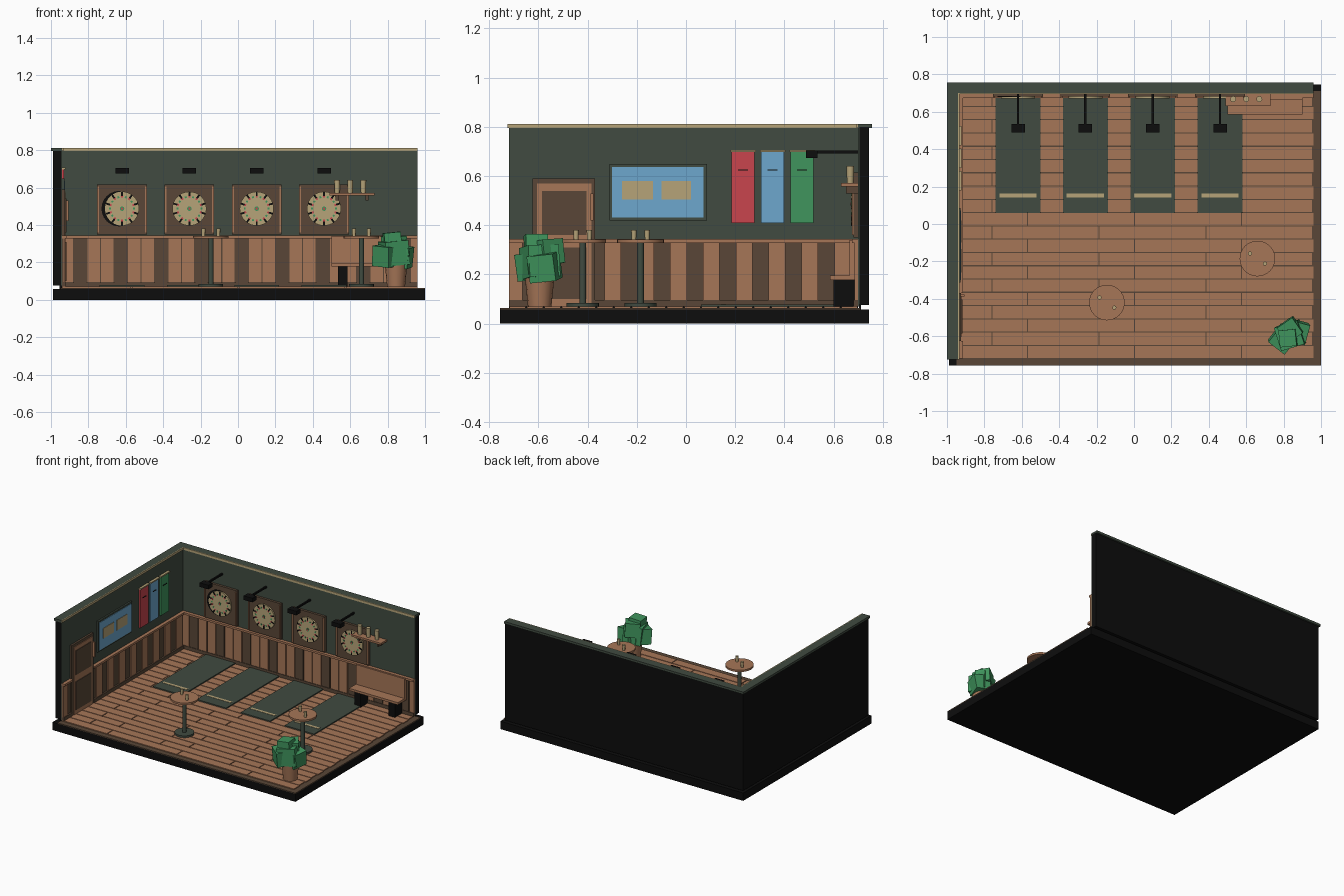
import bpy, bmesh, math
from mathutils import Matrix, Vector

if "Cube" in bpy.data.objects:
    bpy.data.objects.remove(bpy.data.objects["Cube"])


def material(name, *rgb):
    m = bpy.data.materials.new(name)
    m.use_nodes = True
    m.diffuse_color = (*rgb, 1)
    m.node_tree.nodes["Principled BSDF"].inputs["Base Color"].default_value = (*rgb, 1)
    return m


WOOD = material("warm wood", .38, .18, .095)
BROWN = material("dark brown", .1, .062, .038)
SLATE = material("slate green", .052, .07, .052)
TAN = material("tan", .47, .37, .19)
BLACK = material("black", .004, .004, .004)
BLUE = material("sky blue", .155, .39, .61)
RED = material("red", .58, .06, .075)
GREEN = material("leaf green", .05, .3, .11)


def finish(name, mat, bm):
    mesh = bpy.data.meshes.new(name)
    bm.to_mesh(mesh)
    bm.free()
    mesh.materials.append(mat)
    obj = bpy.data.objects.new(name, mesh)
    bpy.context.collection.objects.link(obj)
    return obj


def boxes(name, mat, *ranges):
    """One object made of boxes, each given by its x, y and z ranges."""
    bm = bmesh.new()
    for rng in ranges:
        centre = Vector([(a + b) / 2 for a, b in rng])
        size = Vector([b - a for a, b in rng])
        bmesh.ops.create_cube(bm, size=1, matrix=Matrix.Translation(centre) @ Matrix.Diagonal((*size, 1)))
    return finish(name, mat, bm)


def around(centre, half):
    return (centre - half, centre + half)


def cylinder(name, mat, x, y, z, radius, height, top=None, facing=False, sides=24):
    """Upright cylinder standing at z, or a disc facing -y that starts at y."""
    bm = bmesh.new()
    spin = Matrix.Rotation(math.pi / 2, 4, 'X') if facing else Matrix()
    place = Matrix.Translation((x, y, z)) @ spin @ Matrix.Translation((0, 0, height / 2))
    bmesh.ops.create_cone(bm, cap_ends=True, segments=sides, radius1=radius,
                          radius2=radius if top is None else top, depth=height, matrix=place)
    for f in bm.faces:
        f.smooth = len(f.verts) == 4
    return finish(name, mat, bm)


# Room limits: inner wall planes, floor edges and floor height
LEFT, RIGHT, FRONT, BACK, FLOOR = -.94, .96, -.72, .7, .07
OUT_X, OUT_Y, TOP = -.99, .745, .8

# Base slab and brown edging
boxes("base_slab", BLACK, [(OUT_X, 1), (-.757, OUT_Y), (0, .058)])
boxes("floor_edging", BROWN, [(-.95, 1), (-.757, BACK + .01), (.058, .064)])

# Staggered floor planks
planks = []
pitch, length, gap = .071, .572, .003
for row in range(20):
    y = FRONT + row * pitch
    start = -.76 if row % 2 else -.57
    seams = [start + k * length for k in range(-1, 4)]
    for a, b in zip(seams, seams[1:]):
        a, b = max(a + gap, LEFT), min(b - gap, RIGHT)
        if b > a:
            planks.append([(a, b), (y + gap, y + pitch - gap), (.06, FLOOR)])
boxes("floor_planks", WOOD, *planks)

# Walls with black outsides, slate linings, caps and tan trim
boxes("left_wall", BLACK, [(OUT_X, LEFT - .006), (FRONT, OUT_Y), (.075, TOP)])
boxes("back_wall", BLACK, [(OUT_X, RIGHT), (BACK + .006, OUT_Y), (.075, TOP)])
boxes("wall_footing", BLACK, [(-.955, LEFT - .004), (FRONT, BACK), (.05, .08)],
      [(-.955, RIGHT), (BACK + .004, BACK + .012), (.05, .08)])
boxes("left_lining", SLATE, [(LEFT - .006, LEFT), (FRONT, BACK), (FLOOR, TOP)])
boxes("back_lining", SLATE, [(LEFT, RIGHT), (BACK, BACK + .006), (FLOOR, TOP)])
boxes("left_cap", SLATE, [(-1, LEFT), (FRONT - .005, .757), (.795, .812)])
boxes("back_cap", SLATE, [(LEFT, RIGHT), (BACK, .757), (.795, .812)])
boxes("cap_trim", TAN, [(LEFT, LEFT + .006), (FRONT - .005, BACK), (.795, .812)],
      [(LEFT, RIGHT), (BACK - .006, BACK), (.795, .812)])

# Wainscot: skirting, boards and top rail, leaving room for the door
DOOR = (-.625, -.37)
sides = [(FRONT, DOOR[0]), (DOOR[1], BACK)]
LOW, HIGH = .095, .328
boxes("left_skirting", BROWN, *[[(LEFT, LEFT + .018), s, (FLOOR, LOW)] for s in sides])
boxes("left_panel_backing", BROWN, *[[(LEFT, LEFT + .006), s, (LOW, HIGH)] for s in sides])
boxes("left_rail", WOOD, *[[(LEFT, LEFT + .025), s, (HIGH, .343)] for s in sides])
boards = []
for k in range(-6, 5):
    a = .069 + k * .1335
    if a > DOOR[1] or a + .068 < DOOR[0]:
        boards.append([(LEFT, LEFT + .014), (max(a, FRONT), a + .068), (LOW, HIGH)])
boxes("left_boards", WOOD, *boards)
boxes("back_skirting", BROWN, [(LEFT, RIGHT), (BACK - .018, BACK), (FLOOR, LOW)])
boxes("back_rail", WOOD, [(LEFT, RIGHT), (BACK - .025, BACK), (HIGH, .343)])
light, dark = [], []
for k in range(-4, 23):
    a = -.663 + k * .072
    strip = [(max(a + .003, LEFT), min(a + .069, RIGHT)), (BACK - .014, BACK), (LOW, HIGH)]
    (light if k % 3 else dark).append(strip)
boxes("back_light_boards", WOOD, *light)
boxes("back_dark_boards", BROWN, *dark)
boxes("back_panel_backing", BROWN, [(LEFT, RIGHT), (BACK - .006, BACK), (LOW, HIGH)])


def wall_plate(name, mat, depth, *areas):
    """Plates on the left wall, given by their y and z ranges."""
    return boxes(name, mat, *[[(LEFT, LEFT + depth), y, z] for y, z in areas])


# Door
wall_plate("door_frame", BROWN, .014, (DOOR, (FLOOR, .59)))
wall_plate("door", WOOD, .019, ((-.605, -.385), (FLOOR, .57)))
wall_plate("door_panels", BROWN, .023, ((-.585, -.405), (.36, .54)), ((-.585, -.405), (.1, .31)))
wall_plate("door_handle", WOOD, .035, ((-.388, -.376), (.42, .53)))

# Framed picture
wall_plate("picture_frame", SLATE, .012, ((-.312, .085), (.42, .648)))
wall_plate("picture", BLUE, .016, ((-.3, .072), (.432, .636)))
wall_plate("picture_blocks", TAN, .019, ((-.26, -.135), (.505, .58)), ((-.1, .02), (.505, .58)))

# Hanging banners
for label, mat, y in (("red", RED, .232), ("blue", BLUE, .352), ("green", GREEN, .472)):
    wall_plate(label + "_banner", mat, .01, (around(y, .047), (.41, .697)))
    wall_plate(label + "_banner_rod", TAN, .018, (around(y, .052), (.697, .706)))
    wall_plate(label + "_banner_mark", BLACK, .013, (around(y, .02), (.622, .627)))

# Target lanes: cabinet, round target, lamp and mat
MID = .487
for n in range(4):
    x = -.62 + n * .36
    boxes("target_cabinet", BROWN, [around(x, .133), (BACK - .018, BACK), (.35, .615)])
    boxes("cabinet_edges", WOOD, *[[around(x + s * .127, .005), (BACK - .026, BACK), (.36, .605)]
                                   for s in (-1, 1)])
    if n == 0:
        cylinder("target_surround", BLACK, x - .015, BACK - .018, MID, .095, .004, facing=True)
    cylinder("target", TAN, x, BACK - .018, MID, .091, .01, facing=True, sides=40)
    cylinder("bull_ring", GREEN, x, BACK - .028, MID, .012, .002, facing=True)
    cylinder("bull", RED, x, BACK - .03, MID, .006, .002, facing=True)
    for label, mat, half_w, half_h, r, first in (("rim_marks", BLACK, .005, .011, .079, 0),
                                                 ("red_marks", RED, .005, .005, .064, 0),
                                                 ("green_marks", GREEN, .005, .005, .064, 1)):
        bm = bmesh.new()
        for k in range(first, 20, 2):
            m = (Matrix.Translation((x, BACK - .028, MID)) @ Matrix.Rotation(k * math.pi / 10, 4, 'Y')
                 @ Matrix.Translation((0, 0, r)) @ Matrix.Diagonal((half_w * 2, .004, half_h * 2, 1)))
            bmesh.ops.create_cube(bm, size=1, matrix=m)
        finish(label, mat, bm)
    boxes("lamp", BLACK, [around(x, .006), (.52, BACK), (.692, .704)],
          [around(x, .036), (.488, .535), (.674, .704)])
    boxes("mat", SLATE, [around(x, .12), (.06, BACK - .018), (FLOOR, .078)])
    boxes("throw_line", TAN, [around(x, .1), (.143, .163), (.078, .08)])


def cup(x, y, z, radius, height):
    cylinder("cup", TAN, x, y, z, radius * .85, height, top=radius, sides=12)


# Wall shelf with cups
boxes("shelf", WOOD, [(.49, .73), (.63, BACK), (.558, .572)])
boxes("shelf_brackets", BROWN, *[[around(x, .008), (.65, BACK), (.53, .558)] for x in (.53, .69)])
for x in (.53, .6, .67):
    cup(x, .668, .572, .016, .068)

# Bench
boxes("bench_seat", WOOD, [(.5, .9), (.585, .69), (.178, .195)])
boxes("bench_back", WOOD, [(.5, .9), (.665, .685), (.195, .34)])
boxes("bench_legs", BLACK, *[[around(x, .025), (.6, .685), (FLOOR, .178)] for x in (.56, .84)])

# Round standing tables with two cups each
for x, y in ((-.145, -.42), (.66, -.185)):
    cylinder("table_foot", SLATE, x, y, FLOOR, .066, .014)
    cylinder("table_post", SLATE, x, y, FLOOR, .014, .26, sides=12)
    cylinder("table_top", WOOD, x, y, .327, .095, .014, sides=32)
    for s in (-1, 1):
        cup(x + s * .04, y - s * .027, .341, .011, .04)

# Potted plant with blocky leaves
cylinder("plant_pot", WOOD, .845, -.595, FLOOR, .048, .12, top=.06, sides=16)
for dx, dy, z, size, turn in ((0, 0, .25, .13, .3), (-.04, -.02, .235, .11, .9),
                              (.035, .02, .23, .11, 1.3), (0, .03, .29, .1, .6), (-.01, -.015, .315, .09, .1)):
    leaf = boxes("leaf_block", GREEN, [around(0, size / 2)] * 3)
    leaf.location = (.835 + dx, -.595 + dy, z)
    leaf.rotation_euler = (.1 * turn, -.1, turn)
